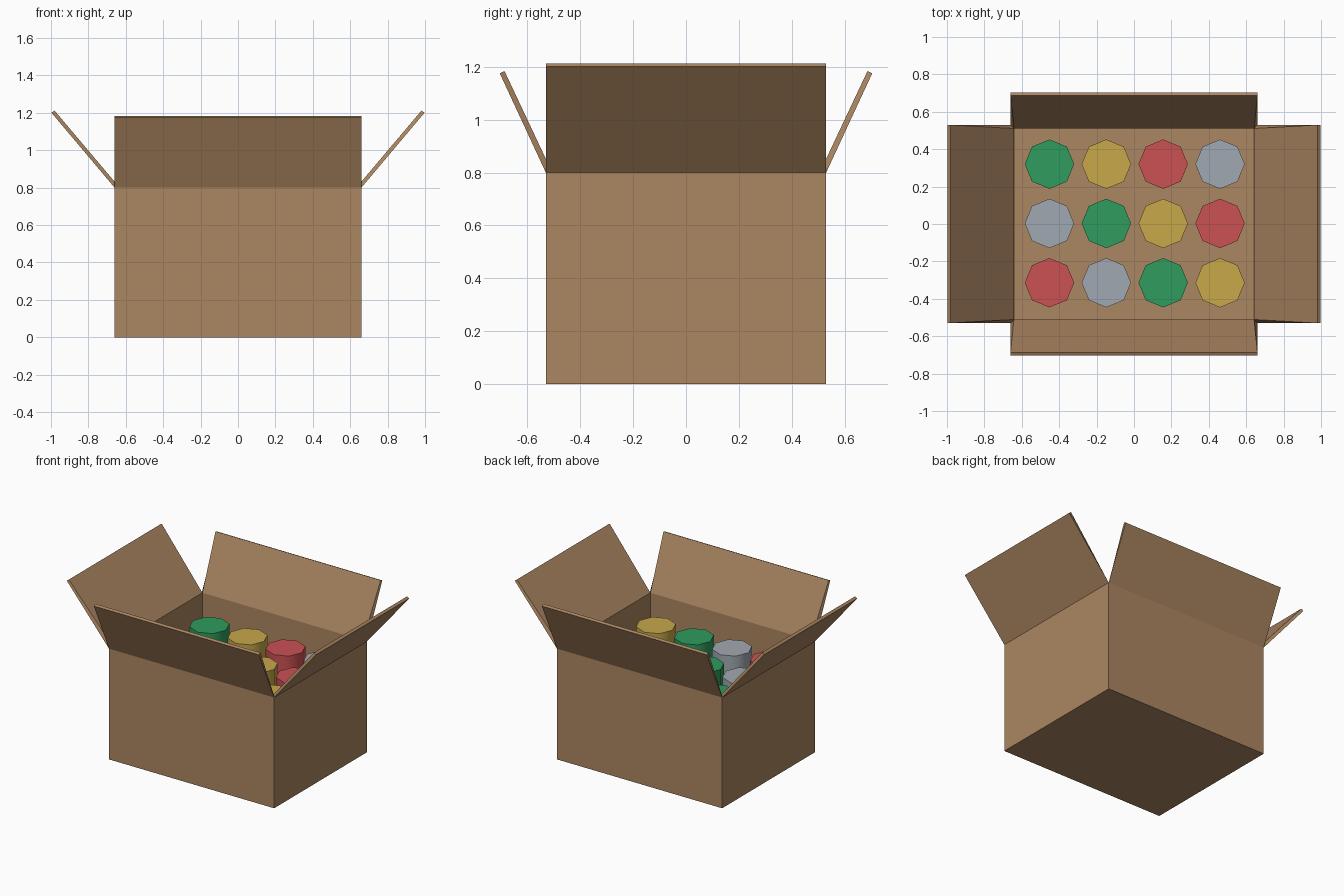
import bpy
import bmesh
import math

old = bpy.data.objects.get("Cube")
if old:
    bpy.data.objects.remove(old, do_unlink=True)


def material(name, srgb):
    # sRGB bytes to linear colour
    color = [((c / 255 + 0.055) / 1.055) ** 2.4 for c in srgb] + [1.0]
    mat = bpy.data.materials.new(name)
    mat.use_nodes = True
    mat.diffuse_color = color
    mat.node_tree.nodes["Principled BSDF"].inputs["Base Color"].default_value = color
    return mat


cardboard = material("cardboard brown", (171, 134, 97))
can_colors = [
    material("can green", (47, 156, 93)),
    material("can yellow", (199, 168, 74)),
    material("can red", (202, 81, 84)),
    material("can silver", (161, 169, 177)),
]

HALF_X, HALF_Y, HEIGHT, WALL = 0.66, 0.53, 0.80, 0.02

# Carton: an open box whose rim edges are extruded into flaps, then thickened inwards
bm = bmesh.new()
bmesh.ops.create_cube(bm, size=1)
for v in bm.verts:
    v.co = (v.co.x * 2 * HALF_X, v.co.y * 2 * HALF_Y, (v.co.z + 0.5) * HEIGHT)
lid = [f for f in bm.faces if f.normal.z > 0.9]
bmesh.ops.delete(bm, geom=lid, context="FACES_ONLY")

for edge in [e for e in bm.edges if e.is_boundary]:
    mid = (edge.verts[0].co + edge.verts[1].co) / 2
    side = abs(mid.x) > abs(mid.y)
    out, rise = (0.337, 0.40) if side else (0.174, 0.375)
    shift = mid.copy()
    shift.z = 0
    shift = shift.normalized() * out
    shift.z = rise
    a, b = edge.verts
    bm.faces.new((a, b, bm.verts.new(b.co + shift), bm.verts.new(a.co + shift)))
bmesh.ops.recalc_face_normals(bm, faces=bm.faces)
bm.normal_update()
base = min(bm.faces, key=lambda f: f.calc_center_median().z)
if base.normal.z > 0:
    bmesh.ops.reverse_faces(bm, faces=bm.faces)

mesh = bpy.data.meshes.new("carton")
bm.to_mesh(mesh)
bm.free()
mesh.materials.append(cardboard)
carton = bpy.data.objects.new("carton", mesh)
bpy.context.collection.objects.link(carton)
solid = carton.modifiers.new("board thickness", "SOLIDIFY")
solid.thickness = WALL
solid.offset = -1
solid.use_even_offset = True

# Cans: three rows of four, colours stepping one place per row
CAN_TOP = 0.70
for row in range(3):
    for col in range(4):
        bpy.ops.mesh.primitive_cylinder_add(
            vertices=8, radius=0.132, depth=CAN_TOP - WALL,
            location=(0.004 + (col - 1.5) * 0.304,
                      0.003 + (1 - row) * 0.317,
                      (CAN_TOP + WALL) / 2))
        can = bpy.context.object
        can.name = f"can_row{row + 1}_{col + 1}"
        can.data.materials.append(can_colors[(col - row) % 4])
        bpy.ops.object.shade_smooth_by_angle(angle=math.radians(50))
